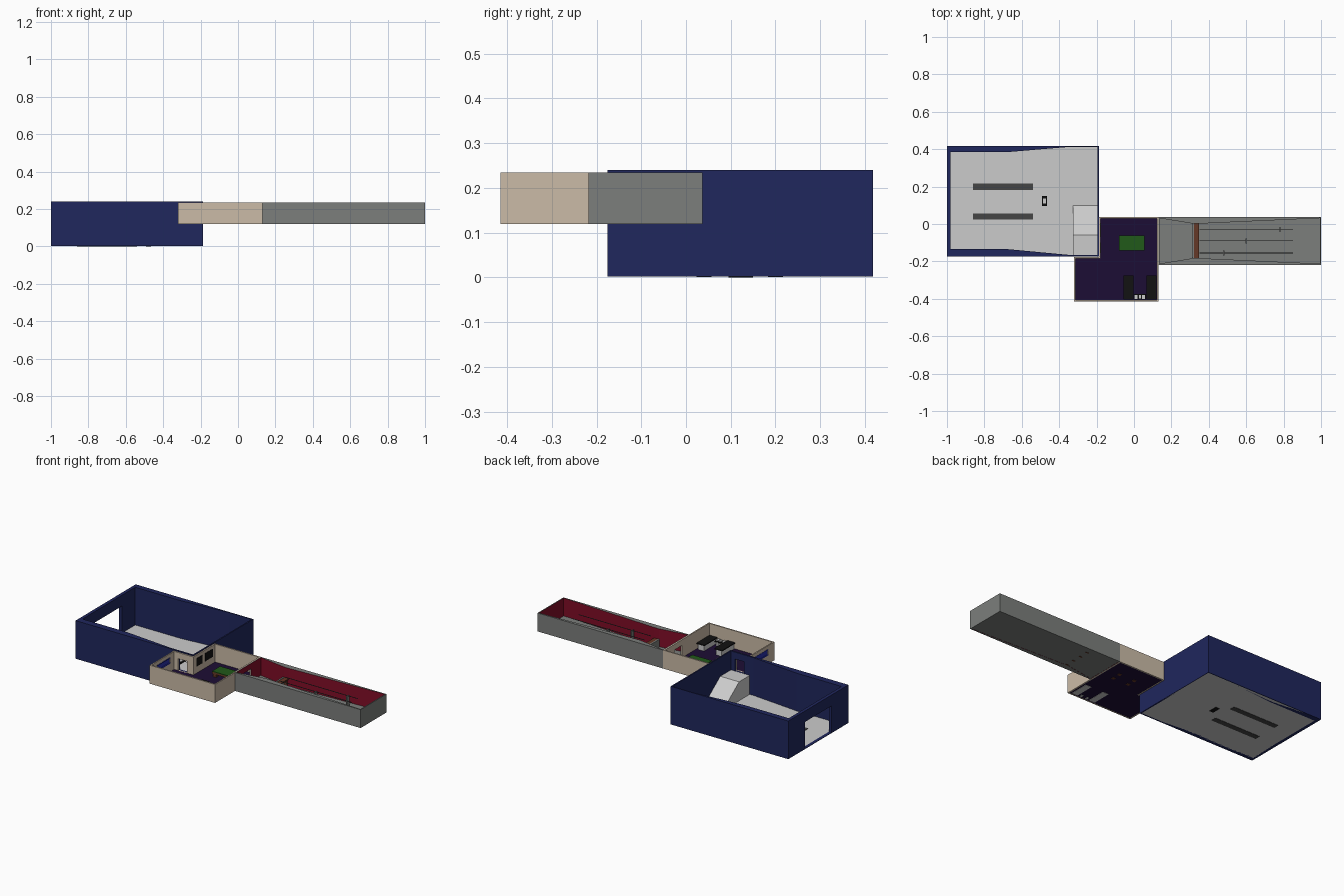
import bpy, bmesh

if "Cube" in bpy.data.objects:
    bpy.data.objects.remove(bpy.data.objects["Cube"])

def mat(name, r, g, b):
    m = bpy.data.materials.new(name)
    m.diffuse_color = (r, g, b, 1)
    m.use_nodes = True
    m.node_tree.nodes["Principled BSDF"].inputs["Base Color"].default_value = m.diffuse_color
    return m

NAVY = mat("navy", .014, .02, .11)
BEIGE = mat("beige", .6, .5, .39)
RED = mat("red", .22, .004, .02)
STONE = mat("stone", .2, .21, .2)
PURPLE = mat("purple", .012, .004, .035)
BROWN = mat("brown", .13, .04, .02)
GREEN = mat("green", .015, .1, .01)
BLACK = mat("black", .006, .006, .006)
DARK = mat("dark_grey", .06, .06, .06)
WHITE = mat("white", .8, .8, .8)
BLUE = mat("blue", .02, .03, .4)

def finish(bm, name, mats):
    bmesh.ops.recalc_face_normals(bm, faces=bm.faces)
    me = bpy.data.meshes.new(name)
    bm.to_mesh(me)
    bm.free()
    for m in mats:
        if m:
            me.materials.append(m)
    ob = bpy.data.objects.new(name, me)
    bpy.context.collection.objects.link(ob)
    return ob

def box(name, x0, x1, y0, y1, z0, z1, m=None):
    return prism(name, [(x0, y0), (x1, y0), (x1, y1), (x0, y1)], z0, z1, m)

def prism(name, pts, z0, z1, m=None):
    bm = bmesh.new()
    f = bm.faces.new([bm.verts.new((x, y, z0)) for x, y in pts])
    r = bmesh.ops.extrude_face_region(bm, geom=[f])
    for v in r["geom"]:
        if isinstance(v, bmesh.types.BMVert):
            v.co.z = z1
    return finish(bm, name, [m])

def walls(name, outer, inner, z0, z1, m_out, m_in, openings=()):
    """Closed wall ring between two matching outlines, with box openings cut."""
    bm = bmesh.new()
    loops = [[bm.verts.new((x, y, z)) for x, y in pts]
             for pts, z in ((outer, z0), (outer, z1), (inner, z1), (inner, z0))]
    n = len(outer)
    for k in range(4):
        a, b = loops[k], loops[(k + 1) % 4]
        for i in range(n):
            j = (i + 1) % n
            f = bm.faces.new((a[i], a[j], b[j], b[i]))
            f.material_index = 1 if k == 2 else 0
    ob = finish(bm, name, [m_out, m_in])
    for i, o in enumerate(openings):
        c = box(f"{name}_cutter_{i}", *o, m_out)
        c.hide_render = True
        c.hide_set(True)
        mod = ob.modifiers.new("opening", "BOOLEAN")
        mod.operation = "DIFFERENCE"
        mod.solver = "EXACT"
        mod.object = c
    # bake the openings and discard the cutters
    if openings:
        dg = bpy.context.evaluated_depsgraph_get()
        me = bpy.data.meshes.new_from_object(ob.evaluated_get(dg))
        cutters = [m.object for m in ob.modifiers]
        ob.modifiers.clear()
        ob.data = me
        for c in cutters:
            bpy.data.objects.remove(c)
    return ob

F = .122  # upper floor level

# Garage: tapered walls, floor, vehicle gate and upper door
stair_door = (-.285, -.222, -.21, -.12, F + .001, .197)
g_in = [(-.98, -.135), (-.67, -.135), (-.35, -.165), (-.195, -.165),
        (-.195, .412), (-.35, .412), (-.67, .385), (-.98, .385)]
g_out = [(-1, -.175), (-.67, -.175), (-.35, -.175), (-.187, -.175),
         (-.187, .418), (-.35, .418), (-.67, .418), (-1, .418)]
walls("garage_walls", g_out, g_in, .002, .24, NAVY, NAVY,
      [(-1.1, -.93, -.01, .255, .0045, .172), stair_door])
box("garage_floor", -.995, -.19, -.17, .414, .002, .004)

# Ramp and landing: side profile swept along x
bm = bmesh.new()
prof = [(.1, .004), (-.06, F), (-.165, F), (-.165, .004)]
f = bm.faces.new([bm.verts.new((-.325, y, z)) for y, z in prof])
r = bmesh.ops.extrude_face_region(bm, geom=[f])
bmesh.ops.translate(bm, vec=(.13, 0, 0),
                    verts=[v for v in r["geom"] if isinstance(v, bmesh.types.BMVert)])
finish(bm, "ramp", [])

# Vehicle lift tracks and control post
for i, y in enumerate((.04, .2)):
    box(f"lift_track_{i}", -.86, -.54, y - .017, y + .017, .0005, .007, DARK)
box("lift_control", -.492, -.465, .095, .15, 0, .014, BLACK)
box("lift_control_top", -.487, -.47, .11, .135, .014, .018, WHITE)

# Office: L-shaped room
t = .008
o_out = [(-.32, -.415), (.132, -.415), (.132, .037), (-.187, .037), (-.187, -.176), (-.32, -.176)]
o_in = [(-.32 + t, -.415 + t), (.132 - t, -.415 + t), (.132 - t, .037 - t),
        (-.187 + t, .037 - t), (-.187 + t, -.176 - t), (-.32 + t, -.176 - t)]
hall_door = (.11, .15, -.14, -.065, F + .002, .2)
walls("office_walls", o_out, o_in, .12, .235, BEIGE, BEIGE,
      [stair_door, hall_door, (-.34, -.29, -.35, -.225, .175, .212)])
prism("office_floor", [(x, y) for x, y in o_in], .121, F + .001, PURPLE)

# Windows: blue side window with bars, two dark windows toward the garage
box("side_window_pane", -.318, -.315, -.35, -.225, .175, .212, BLUE)
for i, z in enumerate((.175, .208)):
    box(f"side_window_bar_{i}", -.322, -.31, -.352, -.223, z, z + .005, BLUE)
for i, (a, b) in enumerate(((-.155, -.1), (-.07, .005))):
    box(f"inner_window_{i}", -.18, -.177, a, b, .165, .215, BLACK)

# Pool table
box("pool_table_bed", -.08, .056, -.142, -.062, .142, .154, BROWN)
box("pool_table_cloth", -.08, .056, -.142, -.062, .154, .158, GREEN)
for i, x in enumerate((-.075, .031)):
    for j, y in enumerate((-.138, -.086)):
        box(f"pool_table_leg_{i}{j}", x, x + .02, y, y + .02, .1195, .142, BROWN)

# Desks with light bodies and black tops, small sink unit between
for i, x in enumerate((-.057, .066)):
    box(f"desk_body_{i}", x + .006, x + .047, -.4, -.28, .1195, .158, WHITE)
    box(f"desk_top_{i}", x, x + .054, -.404, -.275, .158, .164, BLACK)
box("centre_shelf", .0, .064, -.404, -.375, .148, .154, BLACK)
for i, x in enumerate((.004, .044)):
    box(f"shelf_side_{i}", x, x + .014, -.402, -.38, .1195, .16, WHITE)
box("shelf_centre_block", .026, .038, -.398, -.38, .154, .16, WHITE)

# Target hall: walls pinch inward at the counter
h_out = [(.132, -.218), (.315, -.218), (.35, -.218), (1, -.218),
         (1, .037), (.35, .037), (.315, .037), (.132, .037)]
h_in = [(.136, -.212), (.315, -.183), (.35, -.183), (.994, -.212),
        (.994, .031), (.35, .002), (.315, .002), (.136, .031)]
walls("hall_walls", h_out, h_in, .12, .235, STONE, RED, [hall_door])
prism("hall_floor", h_in, .121, F + .001, STONE)

# Counter
box("counter_panel", .31, .32, -.183, .002, F, .172, STONE)
box("counter_top", .32, .348, -.183, .002, .162, .17, BROWN)
for i, y in enumerate((-.18, -.122, -.064, -.006)):
    box(f"counter_leg_{i}", .324, .344, y - .003, y + .005, .1195, .162, BROWN)

# Three lanes, each with a wire and a standing target
for i, (y, x) in enumerate(((-.155, .48), (-.09, .6), (-.03, .78))):
    box(f"lane_wire_{i}", .35, .85, y - .0015, y + .0015, .19, .193, DARK)
    box(f"lane_target_{i}", x - .003, x + .003, y - .013, y + .013, F, .192, STONE)
